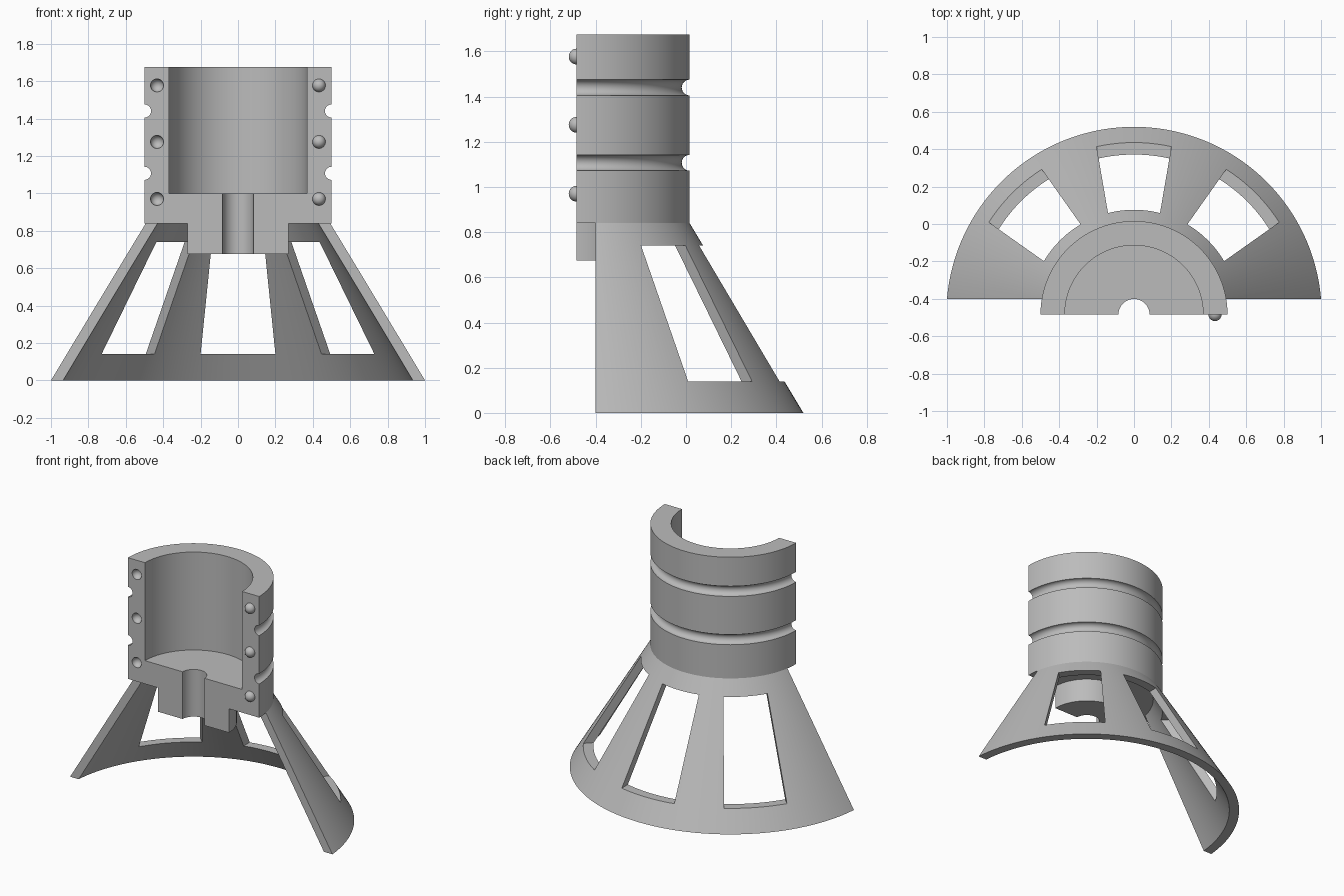
import bpy, bmesh
from math import pi, sin, cos, radians
from mathutils import Matrix, Vector

if "Cube" in bpy.data.objects:
    bpy.data.objects.remove(bpy.data.objects["Cube"], do_unlink=True)

AXIS = Vector((0, -0.484, 0))      # shared axis of tower and skirt
PIN_X, PIN_R = 0.433, 0.035
PIN_HEIGHTS = (0.97, 1.275, 1.577)

grey = bpy.data.materials.new("plain grey")
grey.use_nodes = True
grey.diffuse_color = (0.5, 0.5, 0.5, 1)
grey.node_tree.nodes["Principled BSDF"].inputs["Base Color"].default_value = (0.5, 0.5, 0.5, 1)


def make(name, bm):
    bmesh.ops.recalc_face_normals(bm, faces=bm.faces)
    mesh = bpy.data.meshes.new(name)
    bm.to_mesh(mesh)
    bm.free()
    mesh.materials.append(grey)
    ob = bpy.data.objects.new(name, mesh)
    bpy.context.collection.objects.link(ob)
    return ob


def half_lathe(name, profile, steps=72):
    """Turn a closed (radius, z) profile through a half circle and cap it."""
    bm = bmesh.new()
    rings = []
    for i in range(steps + 1):
        a = pi * i / steps
        rings.append([bm.verts.new(AXIS + Vector((r * cos(a), r * sin(a), z)))
                      for r, z in profile])
    n = len(profile)
    for a, b in zip(rings, rings[1:]):
        for j in range(n):
            k = (j + 1) % n
            bm.faces.new((a[j], a[k], b[k], b[j]))
    bm.faces.new(rings[0])
    bm.faces.new(rings[-1])
    return make(name, bm)


def ball(name, x, z):
    bm = bmesh.new()
    bmesh.ops.create_uvsphere(bm, u_segments=24, v_segments=16, radius=PIN_R,
                              matrix=Matrix.Translation(AXIS + Vector((x, 0, z))))
    return make(name, bm)


def window_cutter(angle):
    """Prism pointing out from the axis, narrower at the top."""
    bm = bmesh.new()
    bmesh.ops.create_cube(bm, size=2)
    turn = Matrix.Rotation(angle, 3, 'Z')
    for v in bm.verts:
        w, z = (0.139, 0.74) if v.co.z > 0 else (0.2, 0.14)
        d = 1.2 if v.co.y > 0 else 0.35
        v.co = AXIS + turn @ Vector((v.co.x * w, d, z))
    return make("window_cutter", bm)


def cut(ob, cutter):
    mod = ob.modifiers.new("cut", 'BOOLEAN')
    mod.operation = 'DIFFERENCE'
    mod.solver = 'EXACT'
    mod.object = cutter
    cutter.hide_render = True
    bpy.context.view_layer.objects.active = ob
    bpy.ops.object.modifier_apply(modifier=mod.name)
    bpy.data.objects.remove(cutter, do_unlink=True)


def smooth(ob):
    bpy.ops.object.select_all(action='DESELECT')
    ob.select_set(True)
    bpy.context.view_layer.objects.active = ob
    bpy.ops.object.shade_smooth_by_angle(angle=radians(30))


# Tower: cup, floor and drilled plug, with two round grooves outside
profile = [(0.083, 0.675), (0.27, 0.675), (0.27, 0.84), (0.5, 0.84)]
for z in (1.107, 1.44):
    for i in range(13):
        a = -pi / 2 + pi * i / 12
        profile.append((0.5 - 0.035 * cos(a), z + 0.035 * sin(a)))
profile += [(0.5, 1.675), (0.37, 1.675), (0.37, 1.0), (0.083, 1.0)]
tower = half_lathe("tower", profile)

# Sockets on one side, matching pins on the other
for z in PIN_HEIGHTS:
    cut(tower, ball("socket_cutter", -PIN_X, z))
    smooth(ball("pin", PIN_X, z))
smooth(tower)

# Flared skirt with three windows, trimmed back at the front
skirt = half_lathe("skirt", [(0.939, 0), (1.0035, 0), (0.5, 0.84), (0.438, 0.84)])
for angle in (-45, 0, 45):
    cut(skirt, window_cutter(radians(angle)))
bm = bmesh.new()
bmesh.ops.create_cube(bm, size=1, matrix=Matrix.Translation((0, -0.9, 0.5))
                      @ Matrix.Diagonal((3, 1, 2, 1)))
cut(skirt, make("trim_cutter", bm))
smooth(skirt)
